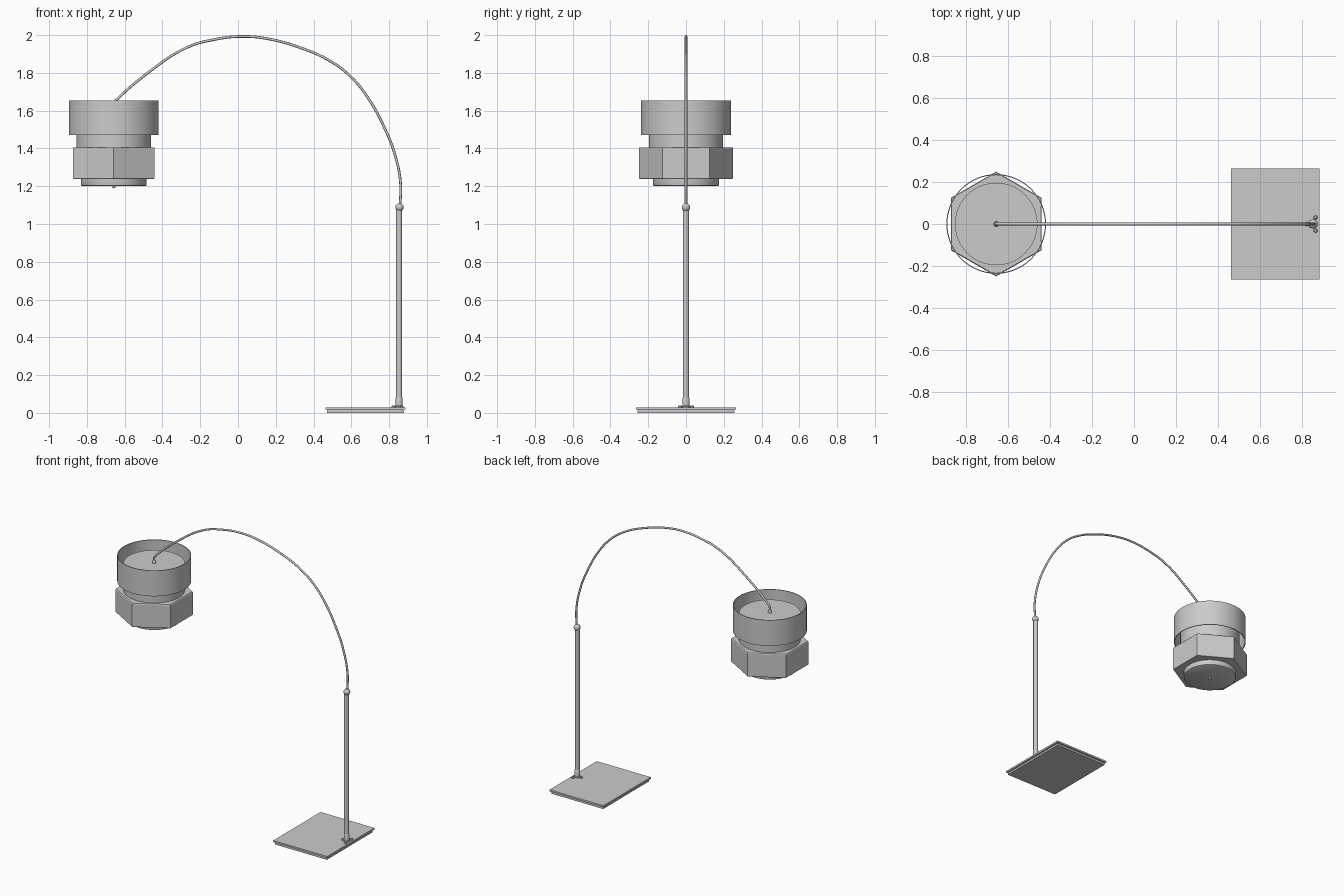
import bpy, bmesh, math
from mathutils import Matrix

if "Cube" in bpy.data.objects:
    bpy.data.objects.remove(bpy.data.objects["Cube"])

SX = -0.658   # shade axis
PX = 0.853    # pole axis


def make(name, bm, smooth=True):
    bmesh.ops.recalc_face_normals(bm, faces=bm.faces)
    me = bpy.data.meshes.new(name)
    bm.to_mesh(me)
    bm.free()
    ob = bpy.data.objects.new(name, me)
    bpy.context.collection.objects.link(ob)
    if smooth:
        bpy.ops.object.select_all(action='DESELECT')
        ob.select_set(True)
        bpy.context.view_layer.objects.active = ob
        bpy.ops.object.shade_smooth_by_angle(angle=math.radians(35))
    return ob


def lathe(name, profile, x, y=0, n=48, closed=False, turn=0, smooth=True):
    """Revolve (radius, z) points about a vertical axis; open profiles get capped."""
    bm = bmesh.new()
    rings = [[bm.verts.new((x + r * math.cos(turn + i * math.tau / n),
                            y + r * math.sin(turn + i * math.tau / n), z))
              for i in range(n)] for r, z in profile]
    pairs = list(zip(rings, rings[1:])) + ([(rings[-1], rings[0])] if closed else [])
    for a, b in pairs:
        for i in range(n):
            j = (i + 1) % n
            bm.faces.new((a[i], a[j], b[j], b[i]))
    if not closed:
        bm.faces.new(rings[0])
        bm.faces.new(rings[-1])
    return make(name, bm, smooth)


def plate(name, sx, sy, z0, z1):
    bm = bmesh.new()
    m = Matrix.Translation((0.674, 0, (z0 + z1) / 2)) @ Matrix.Diagonal((sx, sy, z1 - z0, 1))
    bmesh.ops.create_cube(bm, size=1, matrix=m)
    make(name, bm, False)


def ball(name, x, y, z, r):
    bm = bmesh.new()
    bmesh.ops.create_uvsphere(bm, u_segments=20, v_segments=12, radius=r,
                              matrix=Matrix.Translation((x, y, z)))
    make(name, bm)


# Base: two stacked plates with a recessed seam
plate("base_lower_plate", 0.408, 0.514, 0.0, 0.013)
plate("base_seam", 0.398, 0.504, 0.012, 0.018)
plate("base_upper_plate", 0.424, 0.53, 0.017, 0.029)

# Pole with foot collar and top joint
lathe("pole", [(0.016, 0.028), (0.016, 1.08)], PX, n=24)
lathe("pole_collar", [(0.021, 0.028), (0.021, 0.034), (0.018, 0.038), (0.018, 0.078),
                      (0.016, 0.082)], PX, n=24)
ball("pole_joint", PX + 0.002, 0, 1.088, 0.022)

# Foot bolts on small lugs
for i, (dx, dy) in enumerate([(0.014, 0.032), (0.014, -0.032), (-0.03, 0)]):
    lathe(f"foot_bolt_{i}", [(0.01, 0.028), (0.01, 0.035), (0.006, 0.04)],
          PX + dx, dy, n=12)

# Curved arm, ending in a short vertical drop into the shade
path = [(0.857, 1.09), (0.861, 1.21), (0.83, 1.37), (0.775, 1.51), (0.687, 1.67),
        (0.592, 1.785), (0.484, 1.865), (0.325, 1.935), (0.167, 1.979), (0.024, 1.993),
        (-0.124, 1.977), (-0.27, 1.935), (-0.468, 1.807), (-0.635, 1.665),
        (-0.656, 1.64), (-0.657, 1.6)]
cu = bpy.data.curves.new("arm", 'CURVE')
cu.dimensions = '3D'
cu.bevel_depth = 0.007
cu.bevel_resolution = 2
cu.resolution_u = 5
cu.use_fill_caps = True
sp = cu.splines.new('BEZIER')
sp.bezier_points.add(len(path) - 1)
for bp, (x, z) in zip(sp.bezier_points, path):
    bp.co = (x, 0, z)
    bp.handle_left_type = bp.handle_right_type = 'AUTO'
sp.use_smooth = True
bpy.context.collection.objects.link(bpy.data.objects.new("arm", cu))

# Shade: open outer sleeve, inner drum, hexagonal band, bottom diffuser
lathe("shade_sleeve", [(0.238, 1.472), (0.238, 1.654), (0.233, 1.654), (0.233, 1.472)],
      SX, n=64, closed=True)
lathe("shade_drum", [(0.197, 1.39), (0.197, 1.598)], SX, n=64)
lathe("shade_hex_band", [(0.246, 1.238), (0.25, 1.243), (0.25, 1.401), (0.246, 1.406)],
      SX, n=6, turn=math.pi / 6, smooth=False)
lathe("shade_diffuser", [(0.167, 1.2), (0.172, 1.203), (0.174, 1.209), (0.174, 1.25)],
      SX, n=64)

# Cable cap on top of the drum and finial underneath
lathe("cable_cap", [(0.012, 1.597), (0.012, 1.612), (0.008, 1.618)], SX, n=16)
ball("finial", SX, 0, 1.198, 0.009)
